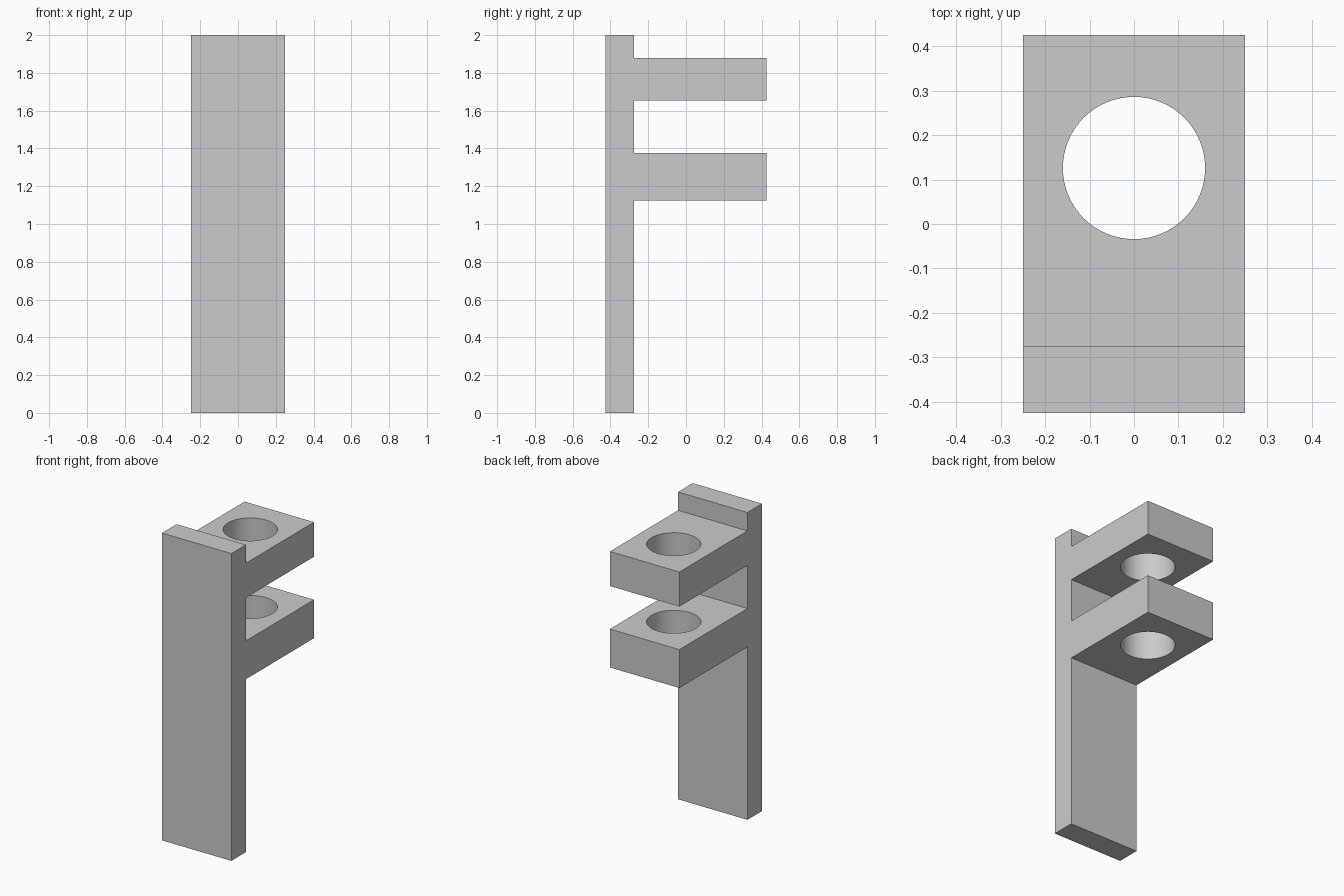
import bpy
import bmesh
from mathutils import Matrix

default = bpy.data.objects.get("Cube")
if default:
    bpy.data.objects.remove(default, do_unlink=True)

HALF_WIDTH = 0.25
FRONT, PLATE_BACK, ARM_BACK = -0.425, -0.275, 0.425
HEIGHT = 2.0
ARMS = [(1.125, 1.375), (1.655, 1.88)]  # bottom and top of each arm
HOLE_Y, HOLE_RADIUS = 0.126, 0.16

grey = bpy.data.materials.new("plain_grey")
grey.use_nodes = True
colour = (0.6, 0.6, 0.6, 1.0)
grey.diffuse_color = colour
grey.node_tree.nodes["Principled BSDF"].inputs["Base Color"].default_value = colour


def make_object(name, bm):
    bmesh.ops.recalc_face_normals(bm, faces=bm.faces)
    mesh = bpy.data.meshes.new(name)
    bm.to_mesh(mesh)
    bm.free()
    mesh.materials.append(grey)
    obj = bpy.data.objects.new(name, mesh)
    bpy.context.collection.objects.link(obj)
    return obj


# Bracket: side profile of the upright plate and its two arms, extruded across
profile = [(FRONT, HEIGHT), (FRONT, 0), (PLATE_BACK, 0)]
for low, high in ARMS:
    profile += [(PLATE_BACK, low), (ARM_BACK, low), (ARM_BACK, high), (PLATE_BACK, high)]
profile.append((PLATE_BACK, HEIGHT))

bm = bmesh.new()
side = bm.faces.new([bm.verts.new((-HALF_WIDTH, y, z)) for y, z in profile])
extruded = bmesh.ops.extrude_face_region(bm, geom=[side], use_keep_orig=True)
moved = [v for v in extruded["geom"] if isinstance(v, bmesh.types.BMVert)]
bmesh.ops.translate(bm, verts=moved, vec=(2 * HALF_WIDTH, 0, 0))
bracket = make_object("bracket", bm)

# Round hole through both arms
bm = bmesh.new()
bmesh.ops.create_cone(bm, cap_ends=True, segments=64, radius1=HOLE_RADIUS,
                      radius2=HOLE_RADIUS, depth=HEIGHT,
                      matrix=Matrix.Translation((0, HOLE_Y, 1.5)))
cutter = make_object("hole_cutter", bm)
cutter.hide_render = True

cut = bracket.modifiers.new("arm_holes", "BOOLEAN")
cut.operation = "DIFFERENCE"
cut.solver = "EXACT"
cut.object = cutter

bpy.ops.object.select_all(action="DESELECT")
bracket.select_set(True)
bpy.context.view_layer.objects.active = bracket
bpy.ops.object.modifier_apply(modifier=cut.name)
bpy.data.objects.remove(cutter, do_unlink=True)

# Smooth hole walls, crisp outer edges
bpy.ops.object.shade_smooth_by_angle()
